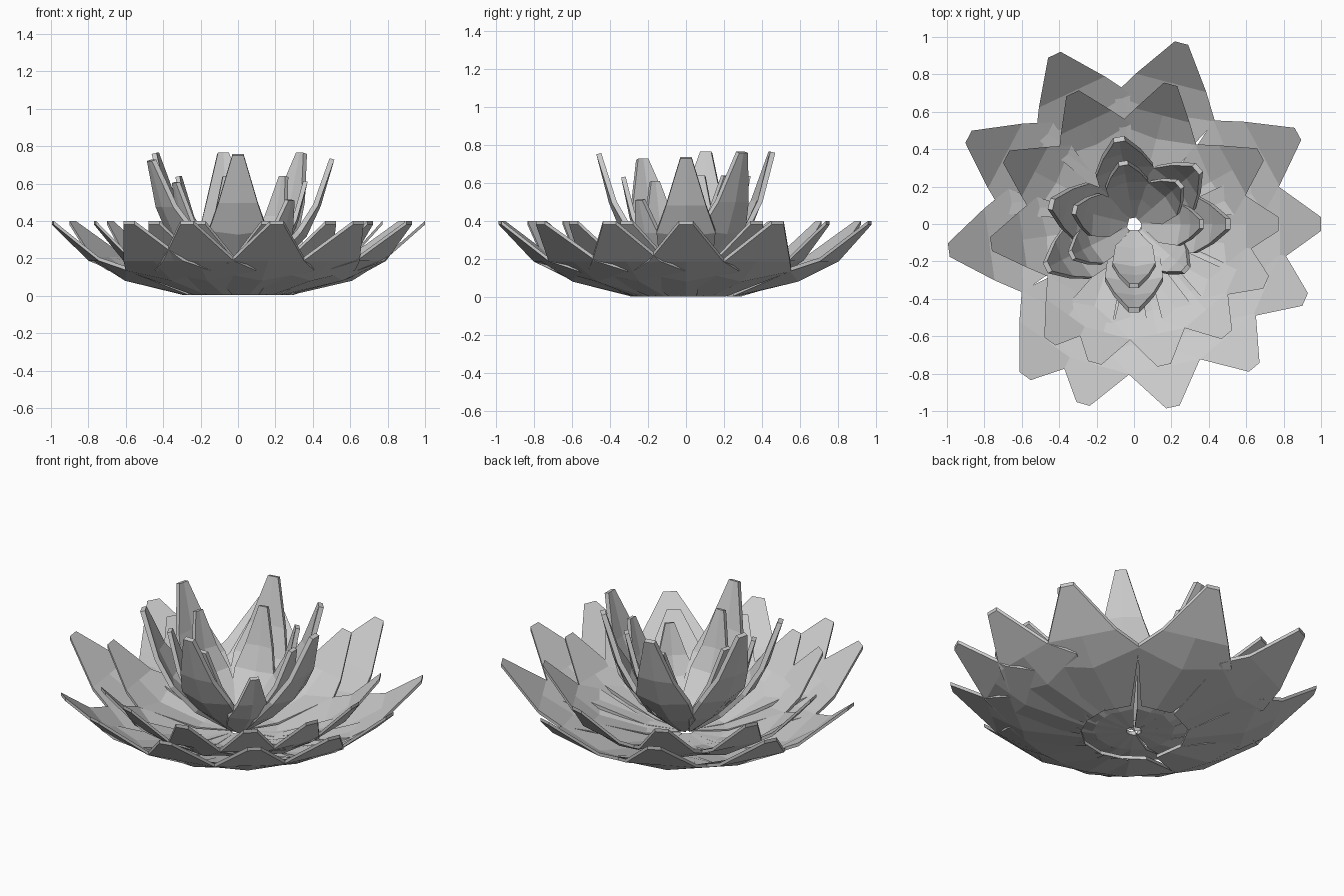
import bpy, bmesh, math
from mathutils import Vector

if "Cube" in bpy.data.objects:
    bpy.data.objects.remove(bpy.data.objects["Cube"])


def petal(name, profile, angle, rs=1.0, zs=1.0, thick=0.02, vertical=False):
    """Cupped flat-faced petal. Rows: radius, height, half width, side shift in radius and height."""
    rows = [(r * rs, z * zs, w, dr, dz) for r, z, w, dr, dz in profile]
    n = len(rows)
    c, s = math.cos(math.radians(angle)), math.sin(math.radians(angle))
    bm = bmesh.new()

    def place(u, v, z):
        return bm.verts.new((u * c - v * s, u * s + v * c, z))

    outer, inner = [], []
    for i, (r, z, w, dr, dz) in enumerate(rows):
        a, b = rows[max(i - 1, 0)], rows[min(i + 1, n - 1)]
        d = Vector((b[0] - a[0], b[1] - a[1])).normalized()
        nr, nz = (0, thick) if vertical else (-d.y * thick, d.x * thick)
        pts = [(r + dr, -w, z + dz), (r, 0, z), (r + dr, w, z + dz)]
        outer.append([place(*p) for p in pts])
        inner.append([place(u + nr, v, h + nz) for u, v, h in pts])
    for i in range(n - 1):
        o, p, q, t = outer[i], outer[i + 1], inner[i], inner[i + 1]
        for k in (0, 1):
            bm.faces.new((o[k], o[k + 1], p[k + 1], p[k]))
            bm.faces.new((q[k], t[k], t[k + 1], q[k + 1]))
        for k in (0, 2):
            bm.faces.new((o[k], p[k], t[k], q[k]))
    for e in (0, -1):
        for k in (0, 1):
            bm.faces.new((outer[e][k], outer[e][k + 1], inner[e][k + 1], inner[e][k]))
    bmesh.ops.recalc_face_normals(bm, faces=bm.faces)
    me = bpy.data.meshes.new(name)
    bm.to_mesh(me)
    bm.free()
    bpy.context.collection.objects.link(bpy.data.objects.new(name, me))


# Wide, low petals: outer ring, and a narrower ring that closes to the centre
wide = [(0.28, 0.003, 0.09, 0, 0), (0.61, 0.08, 0.28, 0.03, 0.055),
        (0.78, 0.187, 0.195, 0, 0), (1.0, 0.38, 0.037, 0, 0)]
wide_in = [(0.04, 0.015, 0.013, 0, 0), (0.21, 0.02, 0.08, 0, 0.005), (0.47, 0.085, 0.215, 0.023, 0.055),
           (0.60, 0.19, 0.15, 0, 0), (0.772, 0.38, 0.037, 0, 0)]
angles = [0, 28.8, 75.3, 115.2, 152.2, 188.0, 234.4, 254.2, 282, 310, 336.2]
for i, a in enumerate(angles):
    petal(f"outer_petal_{i + 1}", wide, a, vertical=True)
    petal(f"second_petal_{i + 1}", wide_in, a, vertical=True)

# Upright petals: tall ring and a shorter ring around the centre
tall = [(0.05, 0.05, 0.02, 0, 0), (0.21, 0.18, 0.14, -0.02, 0.02), (0.34, 0.33, 0.155, -0.03, 0.02),
        (0.41, 0.50, 0.105, -0.015, 0), (0.477, 0.758, 0.03, 0, 0)]
short = [(0.055, 0.06, 0.018, 0, 0), (0.15, 0.16, 0.10, -0.015, 0.015), (0.25, 0.28, 0.115, -0.02, 0.015),
         (0.30, 0.42, 0.08, -0.01, 0), (0.345, 0.635, 0.025, 0, 0)]
upright = [(0, 1.08, 0.96), (41, 0.97, 1.0), (100, 0.99, 1.0),
           (166.5, 0.98, 1.0), (206.5, 1.11, 0.95), (270, 0.99, 0.99)]
for i, (a, rs, zs) in enumerate(upright):
    petal(f"tall_petal_{i + 1}", tall, a, rs, zs, 0.027)
    petal(f"short_petal_{i + 1}", short, a, rs, zs, 0.024)

# Single low petal filling the front right gap
petal("gap_petal", short, 319, 1.1, 0.8, 0.024)
